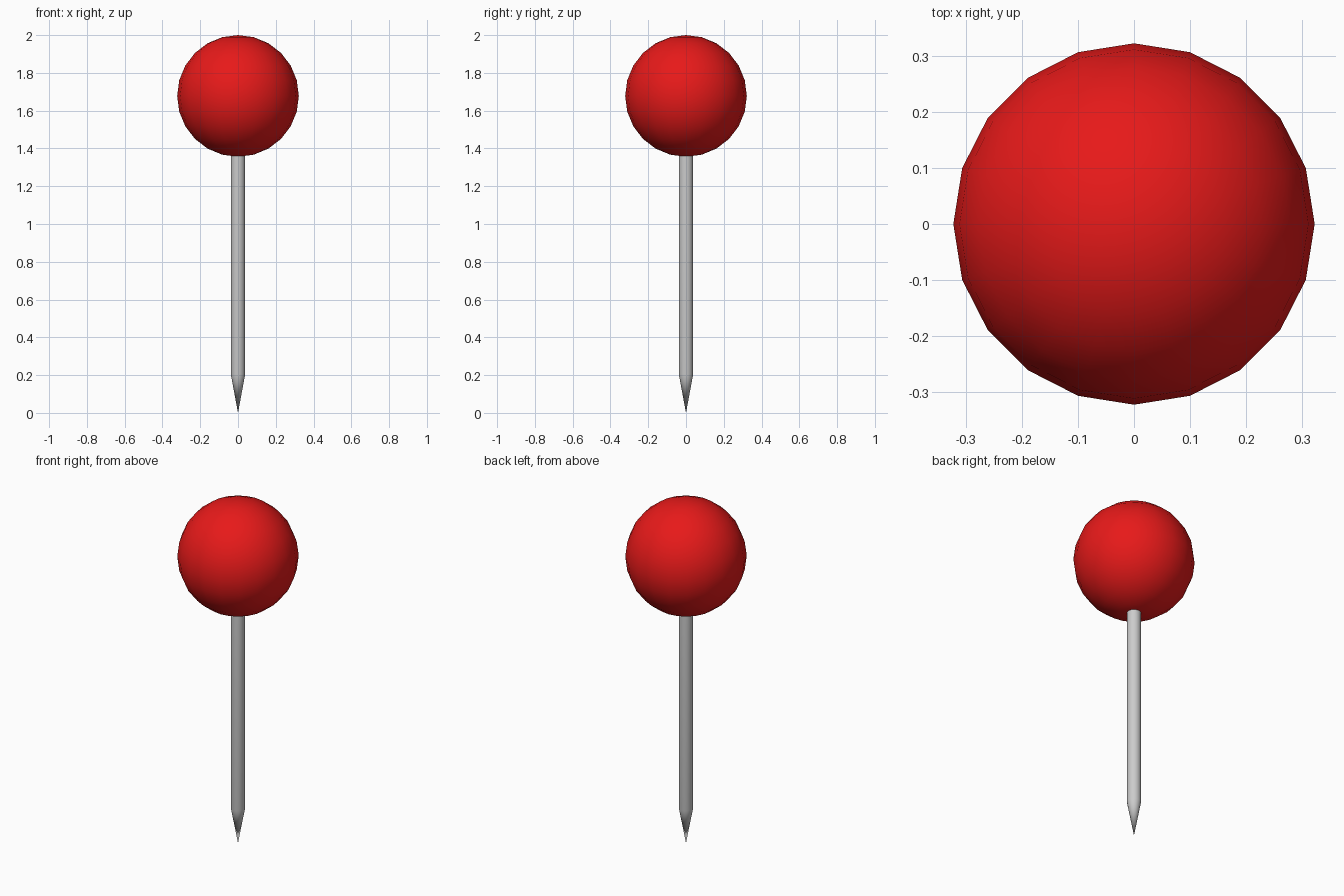
import bpy, bmesh, math
from mathutils import Matrix

if "Cube" in bpy.data.objects:
    bpy.data.objects.remove(bpy.data.objects["Cube"])

RED = bpy.data.materials.new("red_plastic")
RED.diffuse_color = (0.8, 0.01, 0.01, 1)
RED.use_nodes = True
RED.node_tree.nodes["Principled BSDF"].inputs["Base Color"].default_value = RED.diffuse_color


def add_object(name, bm, material=None):
    mesh = bpy.data.meshes.new(name)
    bmesh.ops.recalc_face_normals(bm, faces=bm.faces)
    for f in bm.faces:
        f.smooth = len(f.verts) <= 4   # n-gon caps stay flat
    bm.to_mesh(mesh)
    bm.free()
    if material:
        mesh.materials.append(material)
    ob = bpy.data.objects.new(name, mesh)
    bpy.context.collection.objects.link(ob)
    return ob


# Ball head
R = 0.322
bm = bmesh.new()
bmesh.ops.create_uvsphere(bm, u_segments=20, v_segments=12, radius=R,
                          matrix=Matrix.Translation((0, 0, 2 - R)))
add_object("ball_head", bm, RED)

# Needle: straight shaft running into the head, tapering to a point
SIDES, RAD = 16, 0.038
bm = bmesh.new()
tip = bm.verts.new((0, 0, 0))
rings = []
for z in (0.205, 1.42):
    rings.append([bm.verts.new((RAD * math.cos(2 * math.pi * i / SIDES),
                                RAD * math.sin(2 * math.pi * i / SIDES), z))
                  for i in range(SIDES)])
low, high = rings
for i in range(SIDES):
    j = (i + 1) % SIDES
    bm.faces.new((tip, low[j], low[i]))
    bm.faces.new((low[i], low[j], high[j], high[i]))
bm.faces.new(high)
add_object("needle", bm)
